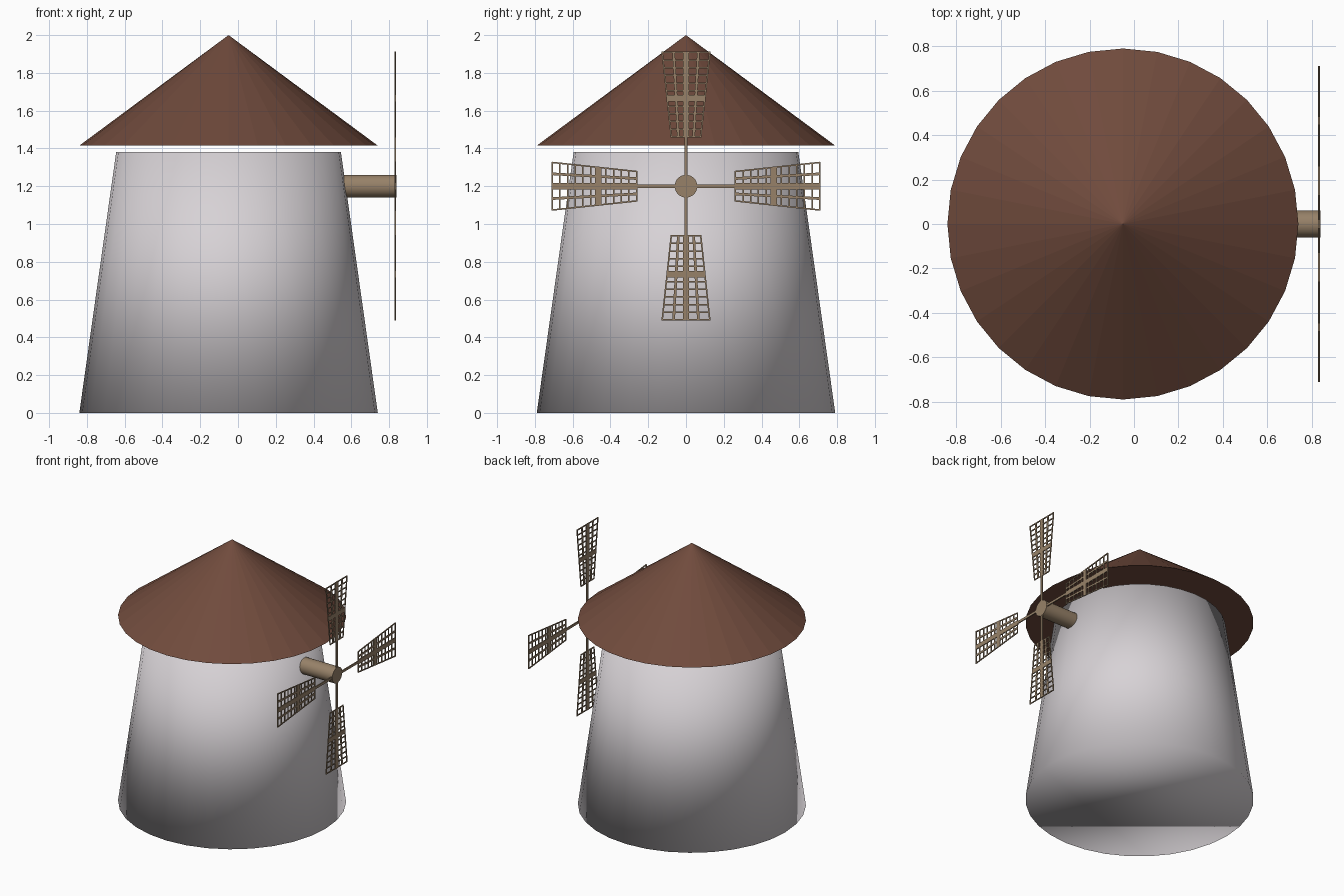
import bpy, bmesh, math
from mathutils import Matrix, Vector

if "Cube" in bpy.data.objects:
    bpy.data.objects.remove(bpy.data.objects["Cube"])

CX = -0.05                      # tower axis
HUB = Vector((0.833, 0, 1.2))   # centre of the sail cross


def material(name, rgb):
    m = bpy.data.materials.new(name)
    m.diffuse_color = (*rgb, 1)
    m.use_nodes = True
    m.node_tree.nodes["Principled BSDF"].inputs["Base Color"].default_value = m.diffuse_color
    return m


plaster = material("pale plaster", (0.68, 0.645, 0.67))
brown = material("brown roof", (0.162, 0.07, 0.046))
wood = material("tan wood", (0.31, 0.222, 0.14))


def finish(bm, name, mat, smooth=False):
    bmesh.ops.recalc_face_normals(bm, faces=bm.faces)
    me = bpy.data.meshes.new(name)
    bm.to_mesh(me)
    bm.free()
    me.materials.append(mat)
    for p in me.polygons:
        p.use_smooth = smooth
    ob = bpy.data.objects.new(name, me)
    bpy.context.collection.objects.link(ob)
    return ob


def cone(name, mat, r1, r2, depth, matrix, segs=32, smooth=False):
    bm = bmesh.new()
    bmesh.ops.create_cone(bm, cap_ends=True, segments=segs, radius1=r1,
                          radius2=r2, depth=depth, matrix=matrix)
    return finish(bm, name, mat, smooth)


# tower, roof and axle
cone("tower", plaster, 0.79, 0.595, 1.38, Matrix.Translation((CX, 0, 0.69)), smooth=True)
cone("roof", brown, 0.79, 0, 0.585, Matrix.Translation((CX, 0, 1.7075)))
axle = cone("axle", wood, 0.06, 0.06, 0.29,
            Matrix.Translation((0.694, 0, 1.2)) @ Matrix.Rotation(math.pi / 2, 4, 'Y'))
axle.data.shade_smooth()
axle.data.set_sharp_from_angle(angle=math.radians(40))


def slat(bm, a, b, width, thick=0.006):
    """Flat bar from a to b, both (across, along) in the sail plane."""
    a, b = Vector(a), Vector(b)
    d = b - a
    m = (Matrix.Translation((0, (a.x + b.x) / 2, (a.y + b.y) / 2))
         @ Matrix.Rotation(-math.atan2(d.x, d.y), 4, 'X')
         @ Matrix.Diagonal((thick, width, d.length, 1)))
    bmesh.ops.create_cube(bm, size=1, matrix=m)


# four lattice sails
R0, R1, W0, W1 = 0.262, 0.708, 0.078, 0.126
ROWS = 12
for k, side in enumerate(("top", "left", "bottom", "right")):
    bm = bmesh.new()
    slat(bm, (0, 0.03), (0, R0), 0.018, 0.008)           # arm
    slat(bm, (0, R0 - 0.004), (0, R1 + 0.004), 0.034, 0.008)   # central spar
    slat(bm, (-0.102, 0.465), (0.102, 0.465), 0.034, 0.008)    # broad crosspiece
    for s in (-1, 1):
        slat(bm, (s * W0, R0), (s * W1, R1), 0.008)      # outer edge
        slat(bm, (s * W0 * 0.52, R0), (s * W1 * 0.52, R1), 0.014)
    for i in range(ROWS):
        t = i / (ROWS - 1)
        w = W0 + (W1 - W0) * t + 0.003
        r = R0 + (R1 - R0) * t
        slat(bm, (-w, r), (w, r), 0.008)
    bm.transform(Matrix.Translation(HUB) @ Matrix.Rotation(k * math.pi / 2, 4, 'X'))
    finish(bm, side + "_sail", wood)
